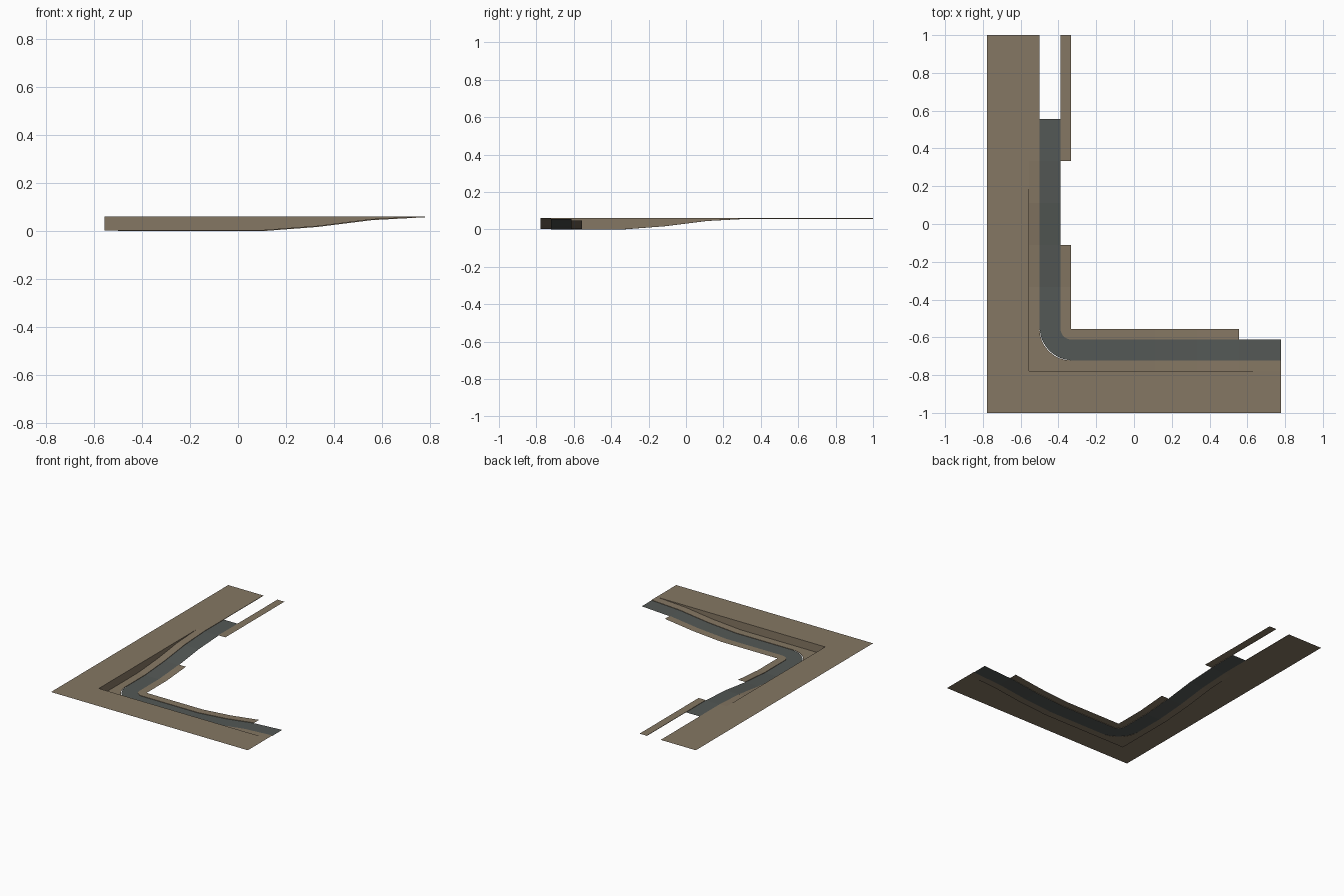
import bpy, bmesh, math

if "Cube" in bpy.data.objects:
    bpy.data.objects.remove(bpy.data.objects["Cube"])

T = 2 / 9                      # tile size of the layout grid
CX, CY = -1.5 * T, -2.5 * T    # centre of the bend
KERB = 0.003
TOP = 0.06
R_IN, R_OUT = T * 0.25, T * 0.75
RISE = [0.0, 0.0, 0.017, 0.045, 0.057]


def material(name, rgb):
    m = bpy.data.materials.new(name)
    m.diffuse_color = (*rgb, 1)
    m.use_nodes = True
    m.node_tree.nodes["Principled BSDF"].inputs["Base Color"].default_value = m.diffuse_color
    return m


tan = material("tan_ground", (0.235, 0.185, 0.125))
grey = material("grey_road", (0.088, 0.098, 0.092))


def road_z(k):
    return RISE[max(0, min(k, 4))]


def stations(west, south, bend=True):
    """Stations (x, y, angle, road height) down the west leg, round the bend, along the south leg."""
    out = [(CX, CY + k * T, math.pi, road_z(k)) for k in west]
    if bend:
        out += [(CX, CY, math.pi + math.pi / 2 * i / 8, 0.0) for i in range(9)]
    out += [(CX + k * T, CY, 1.5 * math.pi, road_z(k - 1)) for k in south]
    return out


def square(a):
    return T / max(abs(math.cos(a)), abs(math.sin(a)))


def sweep(name, runs, section, mat):
    """Loft a cross-section, given as (radius, z) points, along each run of stations."""
    bm = bmesh.new()
    for run in runs:
        rows = []
        for x, y, a, z in run:
            rows.append([bm.verts.new((x + r * math.cos(a), y + r * math.sin(a), h))
                         for r, h in section(a, z)])
        for p, q in zip(rows, rows[1:]):
            for i in range(len(p) - 1):
                bm.faces.new((p[i], p[i + 1], q[i + 1], q[i]))
    bmesh.ops.remove_doubles(bm, verts=bm.verts, dist=1e-5)
    bmesh.ops.dissolve_degenerate(bm, edges=bm.edges, dist=1e-5)
    me = bpy.data.meshes.new(name)
    bm.to_mesh(me)
    bm.free()
    me.materials.append(mat)
    ob = bpy.data.objects.new(name, me)
    bpy.context.collection.objects.link(ob)
    # flat strips face up
    if sum(f.normal.z * f.area for f in me.polygons) < 0:
        me.flip_normals()
    return ob


def road_section(a, z):
    # the bend is cut slightly inside the kerb
    r = R_OUT - 0.004 * abs(math.sin(2 * a)) ** 0.5
    return [(R_IN, z), (r, z)]


# sunken road
sweep("road", [stations(range(5, 0, -1), range(1, 6))], road_section, grey)

# outer pavement with its kerb face
sweep("outer_pavement", [stations(range(7, 0, -1), range(1, 6))],
      lambda a, z: [(R_OUT, z), (R_OUT, z + KERB), (square(a), z + KERB)], tan)

# inner pavement in separate lengths, with its kerb face
sweep("inner_pavement", [stations(range(7, 3, -1), [], False),
                         stations(range(2, 0, -1), range(1, 5))],
      lambda a, z: [(0, z + KERB), (R_IN, z + KERB), (R_IN, z)], tan)

# retaining wall from the sloping pavement up to the level ground
sweep("retaining_wall", [stations(range(4, 0, -1), range(1, 6))],
      lambda a, z: [(square(a), z + KERB), (square(a), TOP)], tan)

# level ground around the outside
sweep("level_ground", [stations(range(7, 0, -1), range(1, 6))],
      lambda a, z: [(square(a), TOP), (2 * square(a), TOP)], tan)
